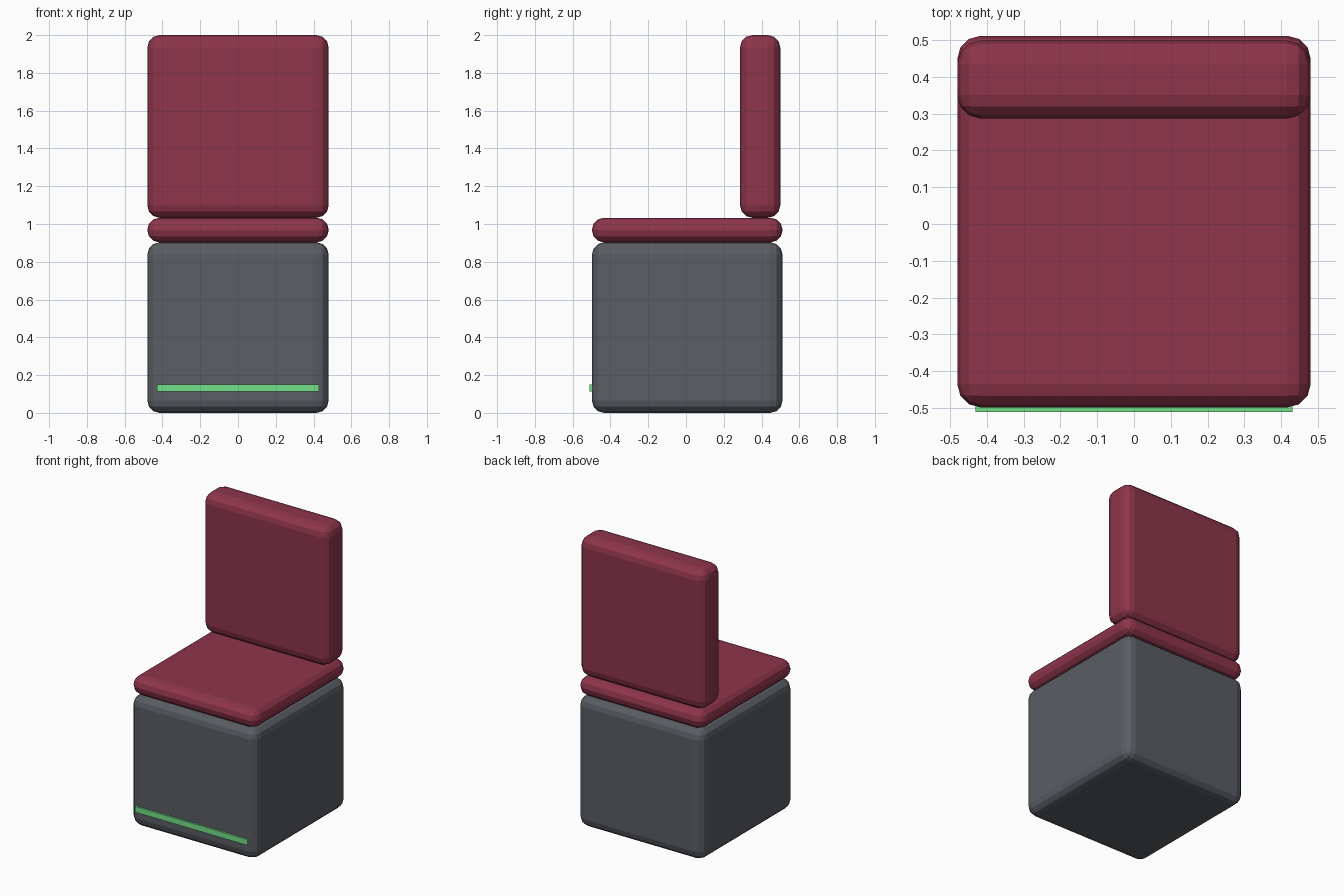
import bpy

if "Cube" in bpy.data.objects:
    bpy.data.objects.remove(bpy.data.objects["Cube"])


def material(name, color):
    mat = bpy.data.materials.new(name)
    mat.diffuse_color = color
    mat.use_nodes = True
    mat.node_tree.nodes["Principled BSDF"].inputs["Base Color"].default_value = mat.diffuse_color
    return mat


def block(name, x, y, z, mat=None, bevel=0.0):
    """Box spanning the given (min, max) ranges, with optional rounded edges."""
    spans = (x, y, z)
    bpy.ops.mesh.primitive_cube_add(size=1, location=[(a + b) / 2 for a, b in spans])
    obj = bpy.context.object
    obj.name = name
    obj.scale = [b - a for a, b in spans]
    bpy.ops.object.transform_apply(location=False, rotation=False, scale=True)
    if bevel:
        mod = obj.modifiers.new("rounded_edges", 'BEVEL')
        mod.width = bevel
        mod.segments = 3
    if mat:
        obj.data.materials.append(mat)
    return obj


red = material("red_upholstery", (0.27, 0.035, 0.07, 1))
grey = material("dark_grey", (0.10, 0.11, 0.125, 1))
green = material("green_light", (0.17, 0.75, 0.25, 1))

WIDTH = (-0.48, 0.48)
DEPTH = (-0.498, 0.511)

# Pedestal, seat cushion and backrest share the same rounded edges
block("base", WIDTH, DEPTH, (0.0, 0.903), grey, 0.065)
block("seat", WIDTH, DEPTH, (0.903, 1.033), red, 0.063)
block("backrest", WIDTH, (0.286, 0.499), (1.033, 2.0), red, 0.065)

# Light strip low on the front of the base
block("light_strip", (-0.43, 0.43), (-0.511, -0.488), (0.112, 0.151), green)
